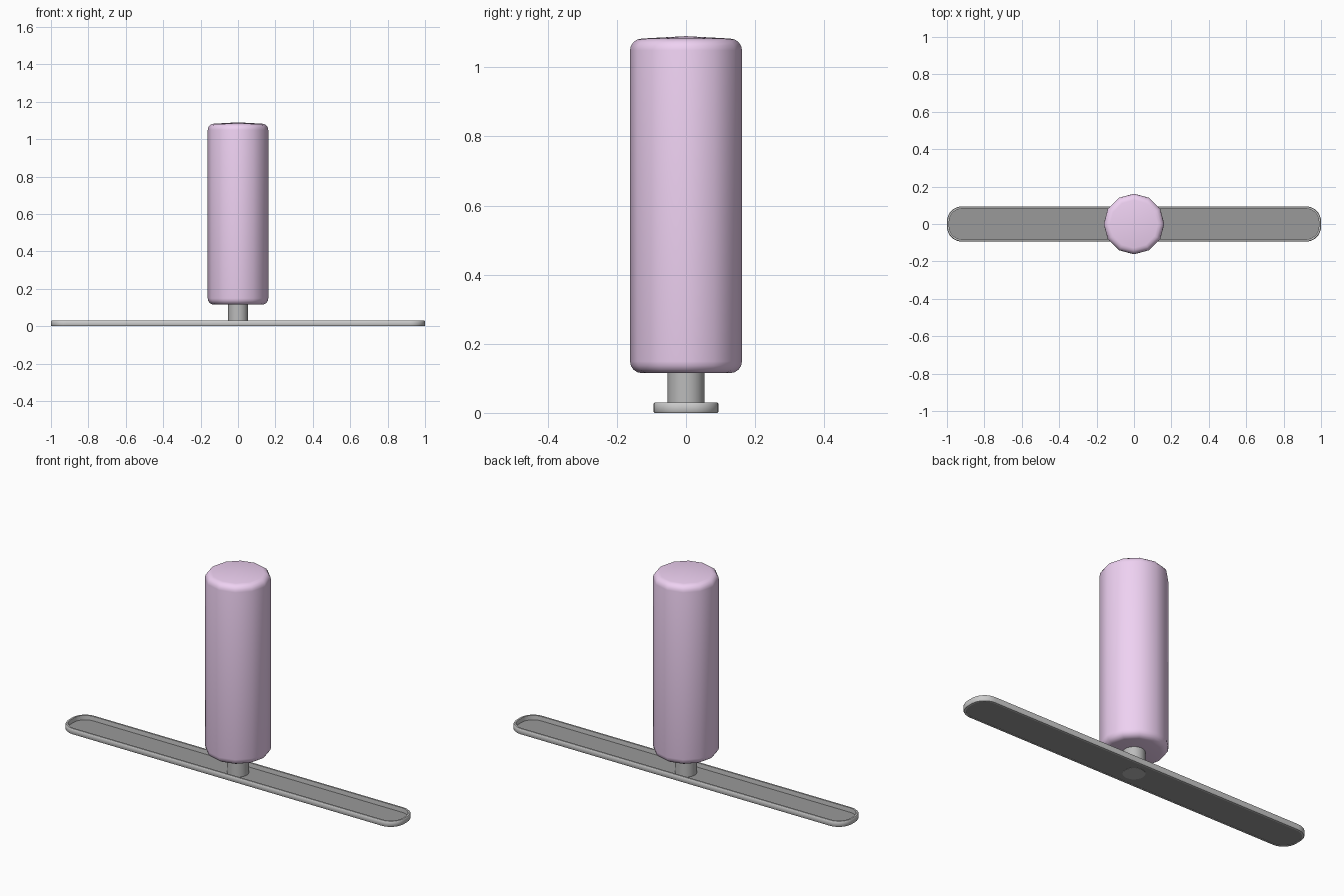
import bpy, bmesh, math

if "Cube" in bpy.data.objects:
    bpy.data.objects.remove(bpy.data.objects["Cube"])

def mat(name, col):
    m = bpy.data.materials.new(name)
    m.diffuse_color = (*col, 1)
    m.use_nodes = True
    m.node_tree.nodes["Principled BSDF"].inputs["Base Color"].default_value = m.diffuse_color
    return m

def finish(bm, name, material=None, angle=40):
    bmesh.ops.recalc_face_normals(bm, faces=bm.faces)
    me = bpy.data.meshes.new(name)
    bm.to_mesh(me)
    bm.free()
    ob = bpy.data.objects.new(name, me)
    bpy.context.collection.objects.link(ob)
    if material:
        me.materials.append(material)
    bpy.ops.object.select_all(action='DESELECT')
    ob.select_set(True)
    bpy.context.view_layer.objects.active = ob
    bpy.ops.object.shade_smooth_by_angle(angle=math.radians(angle))
    return ob

def bridge(bm, a, b):
    n = len(a)
    for i in range(n):
        bm.faces.new((a[i], a[(i + 1) % n], b[(i + 1) % n], b[i]))

def lathe(name, profile, sides, material=None, angle=40):
    """Revolve (radius, z) rings about z, capping both ends."""
    bm = bmesh.new()
    rings = [[bm.verts.new((r * math.cos(t), r * math.sin(t), z))
              for t in (2 * math.pi * i / sides for i in range(sides))]
             for r, z in profile]
    for a, b in zip(rings, rings[1:]):
        bridge(bm, a, b)
    bm.faces.new(rings[0])
    apex = bm.verts.new((0, 0, max(z for _, z in profile) + TOP_DOME))
    top = rings[-1]
    for i in range(sides):
        bm.faces.new((top[i], top[(i + 1) % sides], apex))
    return finish(bm, name, material, angle)

def slot_ring(bm, inset, z, steps=8):
    """Long rounded outline, shrunk by inset."""
    hx, hy, r = 1.0 - inset, 0.094 - inset, 0.08 - inset
    pts = []
    for q, (sx, sy) in enumerate(((1, 1), (-1, 1), (-1, -1), (1, -1))):
        for k in range(steps + 1):
            t = math.pi / 2 * (q + k / steps)
            pts.append(bm.verts.new((sx * (hx - r) + r * math.cos(t),
                                     sy * (hy - r) + r * math.sin(t), z)))
    return pts

TOP_DOME = 0.007
pink = mat("pink", (0.86, 0.64, 0.89))
dark = mat("dark_grey", (0.32, 0.32, 0.32))
mid = mat("mid_grey", (0.5, 0.5, 0.5))

# Rim around the base tray
bm = bmesh.new()
rings = [slot_ring(bm, i, z) for i, z in
         ((0.012, 0), (0.003, 0), (0, 0.004), (0, 0.026), (0.003, 0.03), (0.012, 0.03))]
for a, b in zip(rings, rings[1:] + rings[:1]):
    bridge(bm, a, b)
finish(bm, "base_rim")

# Dark floor of the tray
bm = bmesh.new()
low, high = slot_ring(bm, 0.011, 0.001), slot_ring(bm, 0.011, 0.006)
bridge(bm, low, high)
bm.faces.new(low)
bm.faces.new(high)
finish(bm, "base_floor", dark)

# Faceted body with rounded ends and a slightly domed top
R, B, Z0, Z1 = 0.162, 0.034, 0.115, 1.083
arc = [math.pi / 2 * k / 4 for k in range(5)]
profile = [(R - B + B * math.sin(t), Z0 + B - B * math.cos(t)) for t in arc]
profile += [(R - B + B * math.cos(t), Z1 - B + B * math.sin(t)) for t in arc]
lathe("body", profile, 12, pink, 40)

# Short post between tray and body
TOP_DOME = 0
lathe("post", [(0.053, 0.0), (0.053, 0.13)], 24, mid, 40)
